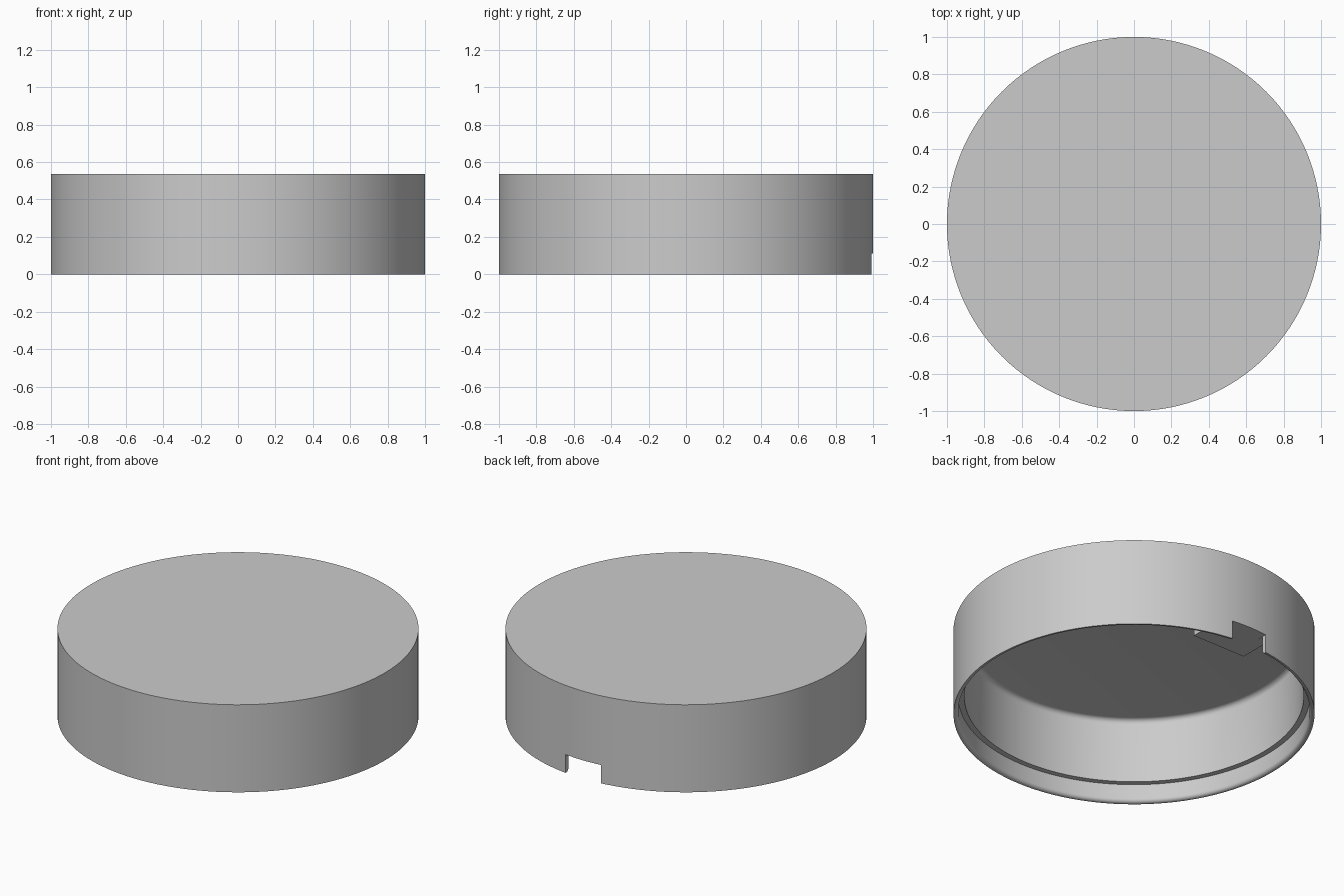
import bpy, bmesh, math
from mathutils import Matrix, Vector

old = bpy.data.objects.get("Cube")
if old:
    bpy.data.objects.remove(old, do_unlink=True)

HEIGHT, CEILING = 0.535, 0.505      # top face and underside of the top
WALL_R, LIP_R = 0.94, 0.973         # inner radii above and below the ledge
LEDGE_Z = 0.11
SEGMENTS = 128

grey = bpy.data.materials.new("plain grey")
grey.use_nodes = True
colour = (0.6, 0.6, 0.6, 1)
grey.diffuse_color = colour
grey.node_tree.nodes["Principled BSDF"].inputs["Base Color"].default_value = colour


def finish(name, bm):
    bmesh.ops.recalc_face_normals(bm, faces=bm.faces[:])
    mesh = bpy.data.meshes.new(name)
    bm.to_mesh(mesh)
    bm.free()
    mesh.materials.append(grey)
    obj = bpy.data.objects.new(name, mesh)
    bpy.context.collection.objects.link(obj)
    return obj


def box(name, low, high):
    low, high = Vector(low), Vector(high)
    bm = bmesh.new()
    bmesh.ops.create_cube(bm, size=1, matrix=Matrix.Translation((low + high) / 2)
                          @ Matrix.Diagonal((high - low).to_4d()))
    return finish(name, bm)


def arc(cx, cz, radius, start, end, steps=5):
    angles = [math.radians(start + (end - start) * i / steps) for i in range(steps + 1)]
    return [(cx + radius * math.cos(a), cz + radius * math.sin(a)) for a in angles]


def lathe(name, profile):
    bm = bmesh.new()
    verts = [bm.verts.new((r, 0, z)) for r, z in profile]
    edges = [bm.edges.new(pair) for pair in zip(verts, verts[1:])]
    bmesh.ops.spin(bm, geom=verts + edges, cent=(0, 0, 0), axis=(0, 0, 1),
                   angle=math.tau, steps=SEGMENTS, use_merge=True)
    bmesh.ops.remove_doubles(bm, verts=bm.verts[:], dist=0.0001)
    return finish(name, bm)


# Hollow lid: outer skin, rounded lip, inner ledge, filleted ceiling
lip, fillet = 0.022, 0.03
profile = [(0, HEIGHT), (1, HEIGHT), (1, 0)]
profile += arc(LIP_R + lip, lip, lip, 270, 180)
profile += [(LIP_R, LEDGE_Z), (WALL_R, LEDGE_Z)]
profile += arc(WALL_R - fillet, CEILING - fillet, fillet, 0, 90)
profile += [(0, CEILING)]
lid = lathe("lid_shell", profile)

# Notch through the back of the lip
cutter = box("notch_cutter", (-0.119, 0.9, -0.1), (0.119, 1.1, LEDGE_Z + 0.002))
cutter.hide_render = True
cut = lid.modifiers.new("notch", 'BOOLEAN')
cut.operation = 'DIFFERENCE'
cut.solver = 'EXACT'
cut.object = cutter
bpy.ops.object.select_all(action='DESELECT')
bpy.context.view_layer.objects.active = lid
lid.select_set(True)
bpy.ops.object.modifier_apply(modifier=cut.name)
bpy.data.objects.remove(cutter, do_unlink=True)
bpy.ops.object.shade_smooth_by_angle(angle=math.radians(30))

# Block inside the back wall, above the notch
box("inner_block", (-0.18, 0.73, LEDGE_Z + 0.002), (0.18, 0.95, CEILING + 0.01))
